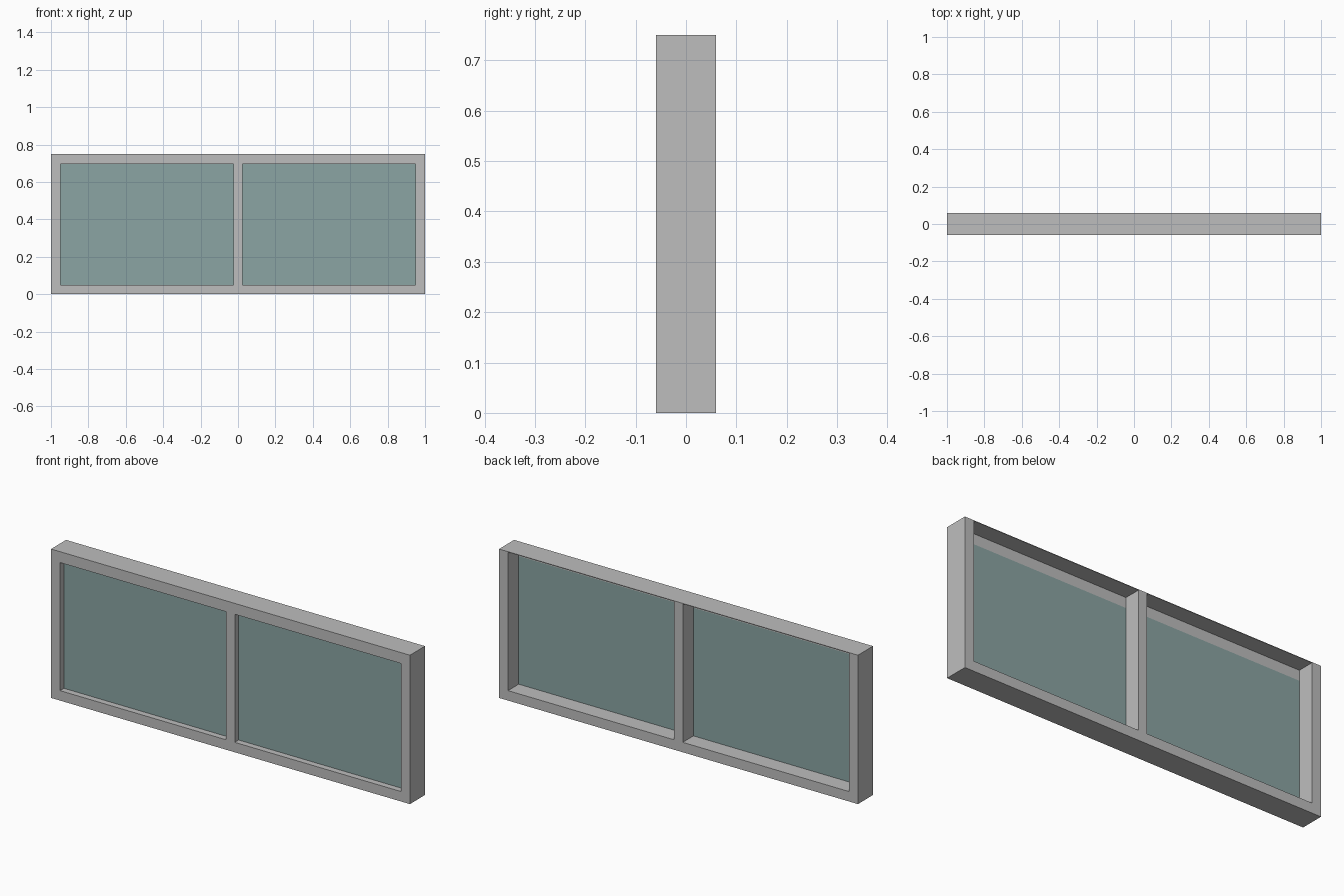
import bpy
import bmesh

cube = bpy.data.objects.get("Cube")
if cube:
    bpy.data.objects.remove(cube, do_unlink=True)

# Main dimensions
HALF_W, HALF_D, HEIGHT = 1.0, 0.06, 0.75
JAMB, HALF_MULLION = 0.05, 0.024
SILL_TOP, RAIL_BOTTOM, LINING_BOTTOM = 0.05, 0.695, 0.747
GLASS_Y = -0.025


def make_material(name, rgb):
    mat = bpy.data.materials.new(name)
    mat.use_nodes = True
    color = (*rgb, 1.0)
    mat.diffuse_color = color
    mat.node_tree.nodes["Principled BSDF"].inputs["Base Color"].default_value = color
    return mat


def box(name, low, high, mat=None):
    """Box between two opposite corners."""
    bm = bmesh.new()
    bmesh.ops.create_cube(bm, size=1.0)
    for v in bm.verts:
        v.co = [high[i] if v.co[i] > 0 else low[i] for i in range(3)]
    mesh = bpy.data.meshes.new(name)
    bm.to_mesh(mesh)
    bm.free()
    obj = bpy.data.objects.new(name, mesh)
    bpy.context.collection.objects.link(obj)
    if mat:
        mesh.materials.append(mat)
    return obj


def cut(target, cutter):
    """Subtract the cutter from the target and remove the cutter."""
    cutter.hide_render = True
    mod = target.modifiers.new("opening", 'BOOLEAN')
    mod.operation = 'DIFFERENCE'
    mod.solver = 'EXACT'
    mod.object = cutter
    bpy.context.view_layer.update()
    graph = bpy.context.evaluated_depsgraph_get()
    mesh = bpy.data.meshes.new_from_object(target.evaluated_get(graph))
    target.modifiers.clear()
    target.data = mesh
    bpy.data.objects.remove(cutter, do_unlink=True)


frame_grey = make_material("frame grey", (0.515, 0.515, 0.515))
glass_teal = make_material("glass teal", (0.258, 0.376, 0.371))

# Frame block: sill, jambs, mullion and top rail in one piece
frame = box("window_frame", (-HALF_W, -HALF_D, 0), (HALF_W, HALF_D, HEIGHT), frame_grey)

for side, x0, x1 in (("right", -HALF_W + JAMB, -HALF_MULLION),
                     ("left", HALF_MULLION, HALF_W - JAMB)):
    # Opening through the frame, taller behind the top rail
    cut(frame, box("front_cutter", (x0, -1, SILL_TOP), (x1, 1, RAIL_BOTTOM)))
    cut(frame, box("rear_cutter", (x0, GLASS_Y, SILL_TOP), (x1, 1, LINING_BOTTOM)))
    # Pane set flush with the back of the top rail
    box(side + "_pane", (x0, GLASS_Y - 0.004, SILL_TOP), (x1, GLASS_Y, RAIL_BOTTOM), glass_teal)

frame.data.name = "window_frame"
